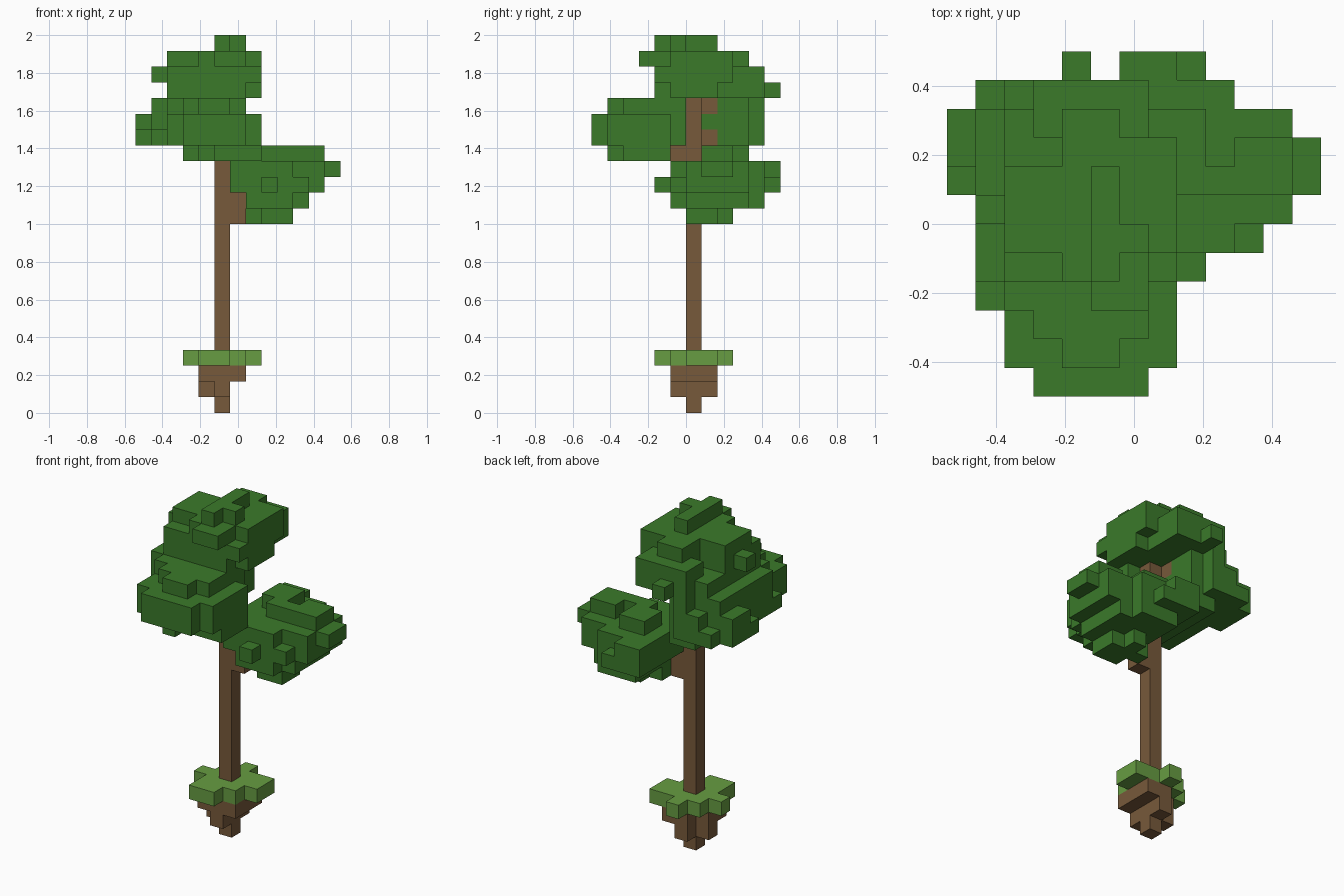
import bpy
import bmesh
from mathutils import Vector

cube = bpy.data.objects.get("Cube")
if cube:
    bpy.data.objects.remove(cube, do_unlink=True)

SIZE = 2 / 24                                   # edge of one block
ORIGIN = Vector((-6.5, -6.0, 0.0))              # grid corner, in blocks


def make_material(name, red, green, blue):
    material = bpy.data.materials.new(name)
    material.use_nodes = True
    colour = (red, green, blue, 1.0)
    material.diffuse_color = colour
    shader = next(n for n in material.node_tree.nodes if n.type == "BSDF_PRINCIPLED")
    shader.inputs["Base Color"].default_value = colour
    shader.inputs["Roughness"].default_value = 0.9
    return material


bark = make_material("bark brown", 0.185, 0.1, 0.043)
leaf = make_material("leaf green", 0.043, 0.193, 0.023)
turf = make_material("turf green", 0.135, 0.335, 0.054)


def fill(level, *areas, top=None):
    """Blocks of inclusive x and y ranges, from one level up to another."""
    last = level if top is None else top
    return {(x, y, z)
            for x0, x1, y0, y1 in areas
            for x in range(x0, x1 + 1)
            for y in range(y0, y1 + 1)
            for z in range(level, last + 1)}


# Soil clump tapering down below the turf
soil = fill(0, (5, 5, 6, 6))
soil |= fill(1, (4, 5, 6, 6), (5, 5, 5, 7))
soil |= fill(2, (4, 6, 5, 6), (5, 6, 7, 7))

# Turf patch
grass = fill(3, (4, 6, 5, 7), (4, 5, 4, 4), (3, 3, 6, 6), (7, 7, 6, 7), (5, 5, 8, 8))

# Trunk and the stubs that carry the foliage
trunk = fill(3, (5, 5, 6, 6), top=19)
branches = fill(12, (6, 6, 6, 6), top=13)
branches |= fill(16, (5, 5, 5, 5))
branches |= fill(17, (4, 4, 7, 7))
branches |= fill(19, (4, 4, 7, 7))

# Low foliage on the left side
low = fill(12, (8, 9, 6, 7), (8, 8, 8, 8), (7, 7, 7, 7))
low |= fill(13, (7, 10, 6, 9), (7, 9, 5, 10))
low |= fill(14, (6, 11, 6, 9), (6, 9, 5, 5), (7, 9, 10, 10), (6, 8, 10, 11))
low |= fill(14, (8, 8, 4, 4), (10, 10, 5, 5))
low |= fill(15, (6, 11, 6, 9), (12, 12, 7, 8), (6, 9, 5, 5), (6, 9, 10, 10), (6, 7, 11, 11))
low |= fill(16, (8, 8, 7, 9), (7, 7, 8, 9), (9, 11, 7, 7), (10, 11, 8, 8))

# Middle foliage towards the front
front = fill(16, (4, 4, 1, 1), (3, 7, 2, 4), (3, 4, 5, 5))
front |= fill(17, (1, 1, 3, 3))
front |= fill(17, (3, 6, 0, 0), (2, 7, 1, 4), (1, 6, 4, 5), top=18)
front |= fill(19, (4, 5, 1, 1), (3, 6, 2, 2), (2, 6, 3, 3), (1, 6, 4, 5))

# Middle foliage towards the back
back = fill(16, (3, 4, 6, 9))
back |= fill(17, (0, 0, 7, 7), (1, 1, 10, 10))
back |= fill(17, (0, 4, 8, 9), (2, 3, 10, 10), (1, 4, 6, 7), top=18)
back |= fill(19, (1, 4, 6, 7), (1, 4, 8, 9), (3, 3, 10, 10))

# Crown, with a few loose blocks poking out
crown = fill(20, (2, 6, 4, 9), (7, 7, 5, 7), (3, 6, 10, 10), (4, 4, 11, 11))
crown |= fill(21, (2, 7, 4, 7), (4, 7, 8, 8), (3, 6, 9, 10), (1, 1, 6, 6))
crown |= fill(22, (5, 6, 3, 3), (4, 6, 4, 4), (2, 7, 5, 7), (4, 7, 8, 8), (4, 5, 9, 9))
crown |= fill(23, (5, 5, 4, 7), (6, 6, 5, 5))

parts = [
    ("trunk", trunk, bark),
    ("branches", branches, bark),
    ("soil_clump", soil, bark),
    ("turf_patch", grass, turf),
    ("low_foliage", low, leaf),
    ("front_foliage", front, leaf),
    ("back_foliage", back, leaf),
    ("crown_foliage", crown, leaf),
]

# Each block belongs to the first part that claims it
solid = set()
for _, cells, _ in parts:
    cells -= solid
    solid |= cells


def build(name, cells, material):
    """Mesh the exposed block sides of one part."""
    bm = bmesh.new()
    for cell in sorted(cells):
        centre = Vector(cell) + Vector((0.5, 0.5, 0.5))
        for axis in range(3):
            for sign in (-1, 1):
                normal = Vector((0, 0, 0))
                normal[axis] = sign
                if tuple(c + int(n) for c, n in zip(cell, normal)) in solid:
                    continue
                u = Vector((0, 0, 0))
                u[(axis + 1) % 3] = 0.5
                v = normal.cross(u)
                middle = centre + normal * 0.5
                corners = (middle - u - v, middle + u - v, middle + u + v, middle - u + v)
                bm.faces.new([bm.verts.new((p + ORIGIN) * SIZE) for p in corners])
    bmesh.ops.remove_doubles(bm, verts=bm.verts, dist=SIZE / 100)
    mesh = bpy.data.meshes.new(name)
    bm.to_mesh(mesh)
    bm.free()
    mesh.materials.append(material)
    bpy.context.collection.objects.link(bpy.data.objects.new(name, mesh))


for part in parts:
    build(*part)
